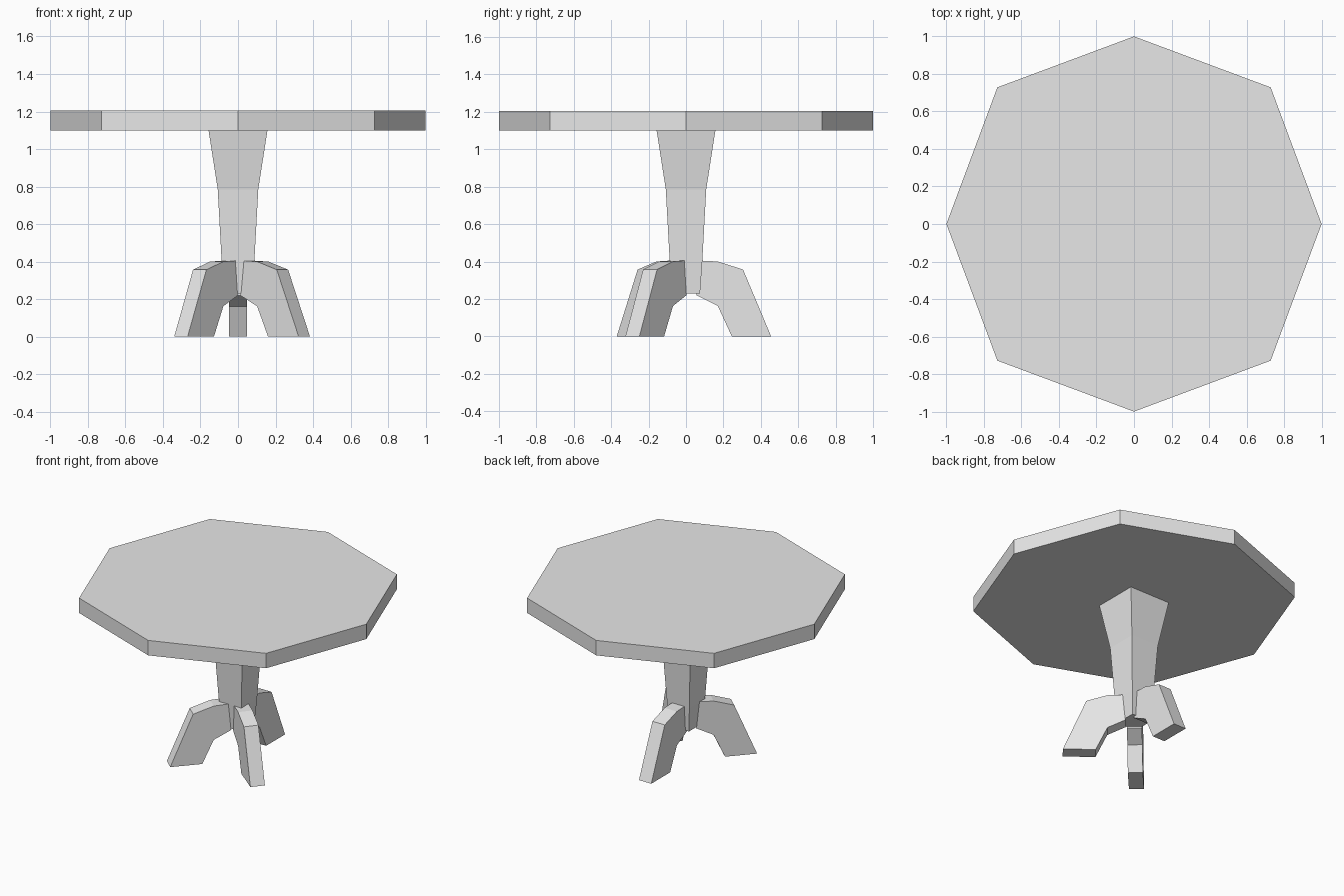
import bpy, bmesh, math
from mathutils import Matrix

cube = bpy.data.objects.get("Cube")
if cube:
    bpy.data.objects.remove(cube, do_unlink=True)

grey = bpy.data.materials.new("light_grey")
grey.use_nodes = True
grey.diffuse_color = (0.8, 0.8, 0.8, 1)
grey.node_tree.nodes["Principled BSDF"].inputs["Base Color"].default_value = (0.8, 0.8, 0.8, 1)


def finish(name, bm):
    bmesh.ops.recalc_face_normals(bm, faces=bm.faces)
    mesh = bpy.data.meshes.new(name)
    bm.to_mesh(mesh)
    bm.free()
    mesh.materials.append(grey)
    obj = bpy.data.objects.new(name, mesh)
    bpy.context.collection.objects.link(obj)
    return obj


def extrude_outline(name, outline, offset, matrix=Matrix()):
    """Make a solid by pushing a closed outline along an offset."""
    bm = bmesh.new()
    face = bm.faces.new([bm.verts.new(p) for p in outline])
    result = bmesh.ops.extrude_face_region(bm, geom=[face], use_keep_orig=True)
    moved = [g for g in result["geom"] if isinstance(g, bmesh.types.BMVert)]
    bmesh.ops.translate(bm, verts=moved, vec=offset)
    bm.transform(matrix)
    return finish(name, bm)


# Eight-sided table top, with the diagonal corners slightly further out
corners = []
for i in range(8):
    radius = 1.03 if i % 2 else 1.0
    angle = i * math.pi / 4
    corners.append((radius * math.cos(angle), radius * math.sin(angle), 1.1))
extrude_outline("table_top", corners, (0, 0, 0.105))

# Square pedestal that flares towards the top
bm = bmesh.new()
rings = []
for half, z in ((0.075, 0.23), (0.087, 0.4), (0.108, 0.785), (0.157, 1.1)):
    rings.append([bm.verts.new((x * half, y * half, z))
                  for x, y in ((-1, -1), (1, -1), (1, 1), (-1, 1))])
for low, high in zip(rings, rings[1:]):
    for i in range(4):
        j = (i + 1) % 4
        bm.faces.new((low[i], low[j], high[j], high[i]))
bm.faces.new(rings[0])
bm.faces.new(rings[-1])
finish("pedestal", bm)

# Three bent legs cut from one side profile
profile = [(0.055, 0.22), (0.17, 0.162), (0.245, 0), (0.455, 0),
           (0.305, 0.357), (0.17, 0.4), (0.07, 0.405)]
width = 0.096
outline = [(r, -width / 2, z) for r, z in profile]
for name, degrees in (("back_leg", 90), ("front_left_leg", -39), ("front_right_leg", -132)):
    turn = Matrix.Rotation(math.radians(degrees), 4, "Z")
    extrude_outline(name, outline, (0, width, 0), turn)
